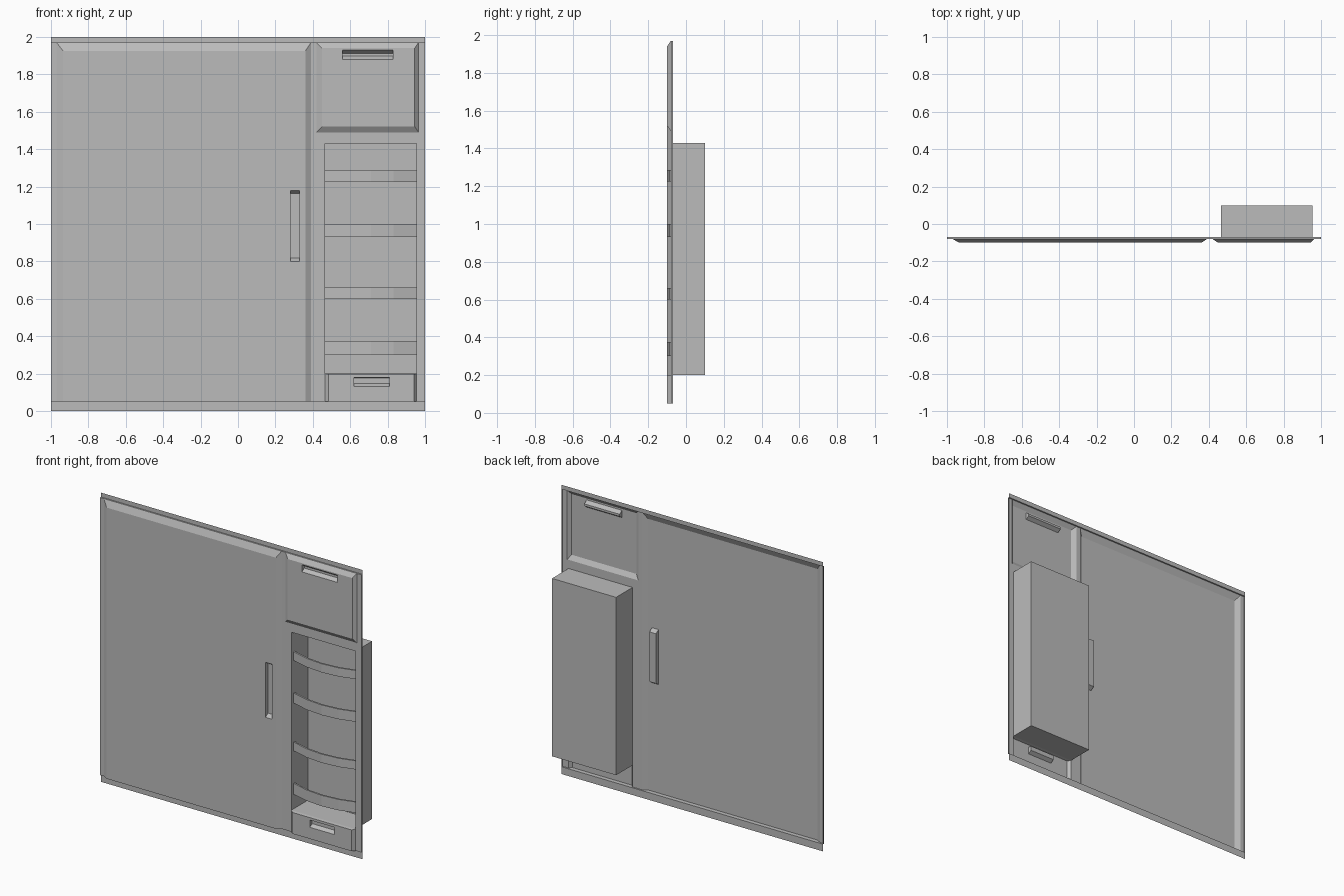
import bpy
import bmesh

cube = bpy.data.objects.get("Cube")
if cube:
    bpy.data.objects.remove(cube, do_unlink=True)

grey = bpy.data.materials.new("plain_grey")
grey.use_nodes = True
colour = (0.5, 0.5, 0.5, 1)
grey.diffuse_color = colour
grey.node_tree.nodes["Principled BSDF"].inputs["Base Color"].default_value = colour

# Depths of the pressed sheet
LIP, BASE, FACE, BACK = -0.07, -0.08, -0.10, 0.10


def finish(name, bm):
    bmesh.ops.remove_doubles(bm, verts=bm.verts, dist=0.0005)
    mesh = bpy.data.meshes.new(name)
    bm.to_mesh(mesh)
    bm.free()
    mesh.materials.append(grey)
    obj = bpy.data.objects.new(name, mesh)
    bpy.context.collection.objects.link(obj)
    return obj


def face(bm, points):
    bm.faces.new([bm.verts.new(p) for p in points])


def corners(rect, y):
    x0, z0, x1, z1 = rect
    return [(x0, y, z0), (x1, y, z0), (x1, y, z1), (x0, y, z1)]


def ring(bm, outer, y_outer, inner, y_inner):
    """Four walls joining two rectangles."""
    a, b = corners(outer, y_outer), corners(inner, y_inner)
    for i in range(4):
        j = (i + 1) % 4
        face(bm, [a[i], a[j], b[j], b[i]])


def sheet(bm, rect, y, holes=()):
    """Flat sheet with rectangular holes."""
    rects = [rect, *holes]
    xs = sorted({v for r in rects for v in (r[0], r[2])})
    zs = sorted({v for r in rects for v in (r[1], r[3])})
    for x0, x1 in zip(xs, xs[1:]):
        for z0, z1 in zip(zs, zs[1:]):
            cx, cz = (x0 + x1) / 2, (z0 + z1) / 2
            if not any(h[0] < cx < h[2] and h[1] < cz < h[3] for h in holes):
                face(bm, corners((x0, z0, x1, z1), y))


def raised_panel(name, outer, inner, grip):
    bm = bmesh.new()
    ring(bm, outer, BASE, inner, FACE)
    sheet(bm, inner, FACE, [grip])
    finish(name, bm)


def grip_pocket(name, rect, low, high, depth=0.028):
    """Finger recess with sloping lower and upper walls."""
    bm = bmesh.new()
    x0, z0, x1, z1 = rect
    floor = (x0, z0 + low, x1, z1 - high)
    ring(bm, rect, FACE, floor, FACE + depth)
    sheet(bm, floor, FACE + depth)
    finish(name, bm)


main_panel = (-0.97, 0.05, 0.39, 1.97)
upper_panel = (0.42, 1.49, 0.965, 1.97)
lower_panel = (0.465, 0.05, 0.955, 0.2)
bay = (0.465, 0.2, 0.955, 1.43)
body = (-1, 0.05, 1, 1.97)

# Backing sheet with its returned edge
bm = bmesh.new()
ring(bm, body, LIP, body, BASE)
sheet(bm, body, BASE, [main_panel, upper_panel, lower_panel, bay])
finish("backing_sheet", bm)

# Mounting strips along the top and bottom
for name, z0, z1 in (("top_strip", 1.97, 2), ("bottom_strip", 0, 0.05)):
    bm = bmesh.new()
    sheet(bm, (-1, z0, 1, z1), LIP)
    finish(name, bm)

# Raised panels and their recessed grips
main_grip = (0.28, 0.8, 0.33, 1.18)
upper_grip = (0.56, 1.88, 0.83, 1.93)
lower_grip = (0.62, 0.13, 0.81, 0.18)
raised_panel("main_panel", main_panel, (-0.935, 0.05, 0.36, 1.925), main_grip)
raised_panel("upper_panel", upper_panel, (0.45, 1.52, 0.945, 1.94), upper_grip)
raised_panel("lower_panel", lower_panel, (0.485, 0.05, 0.94, 0.197), lower_grip)
grip_pocket("main_grip", main_grip, 0.018, 0.018)
grip_pocket("upper_grip", upper_grip, 0.017, 0.018, 0.025)
grip_pocket("lower_grip", lower_grip, 0.016, 0.003, 0.025)

# Storage bay behind the opening
bm = bmesh.new()
ring(bm, bay, BASE, bay, BACK)
sheet(bm, bay, BACK)
finish("storage_bay", bm)


def shelf_rail(name, z0, z1, segments=4, thick=0.012):
    """Bowed retaining bar across the bay."""
    bm = bmesh.new()
    sections = []
    for i in range(segments + 1):
        t = i / segments
        x = bay[0] + t * (bay[2] - bay[0])
        y = -0.055 - 0.045 * (1 - (2 * t - 1) ** 2)
        sections.append([bm.verts.new(p) for p in (
            (x, y, z0), (x, y, z1), (x, y + thick, z1), (x, y + thick, z0))])
    for a, b in zip(sections, sections[1:]):
        for i in range(4):
            j = (i + 1) % 4
            bm.faces.new([a[i], b[i], b[j], a[j]])
    bm.faces.new(sections[0])
    bm.faces.new(sections[-1][::-1])
    bmesh.ops.recalc_face_normals(bm, faces=bm.faces)
    finish(name, bm)


rails = ((0.3, 0.375), (0.6, 0.66), (0.93, 1.0), (1.225, 1.285))
for number, (z0, z1) in enumerate(rails, 1):
    shelf_rail(f"shelf_rail_{number}", z0, z1)
